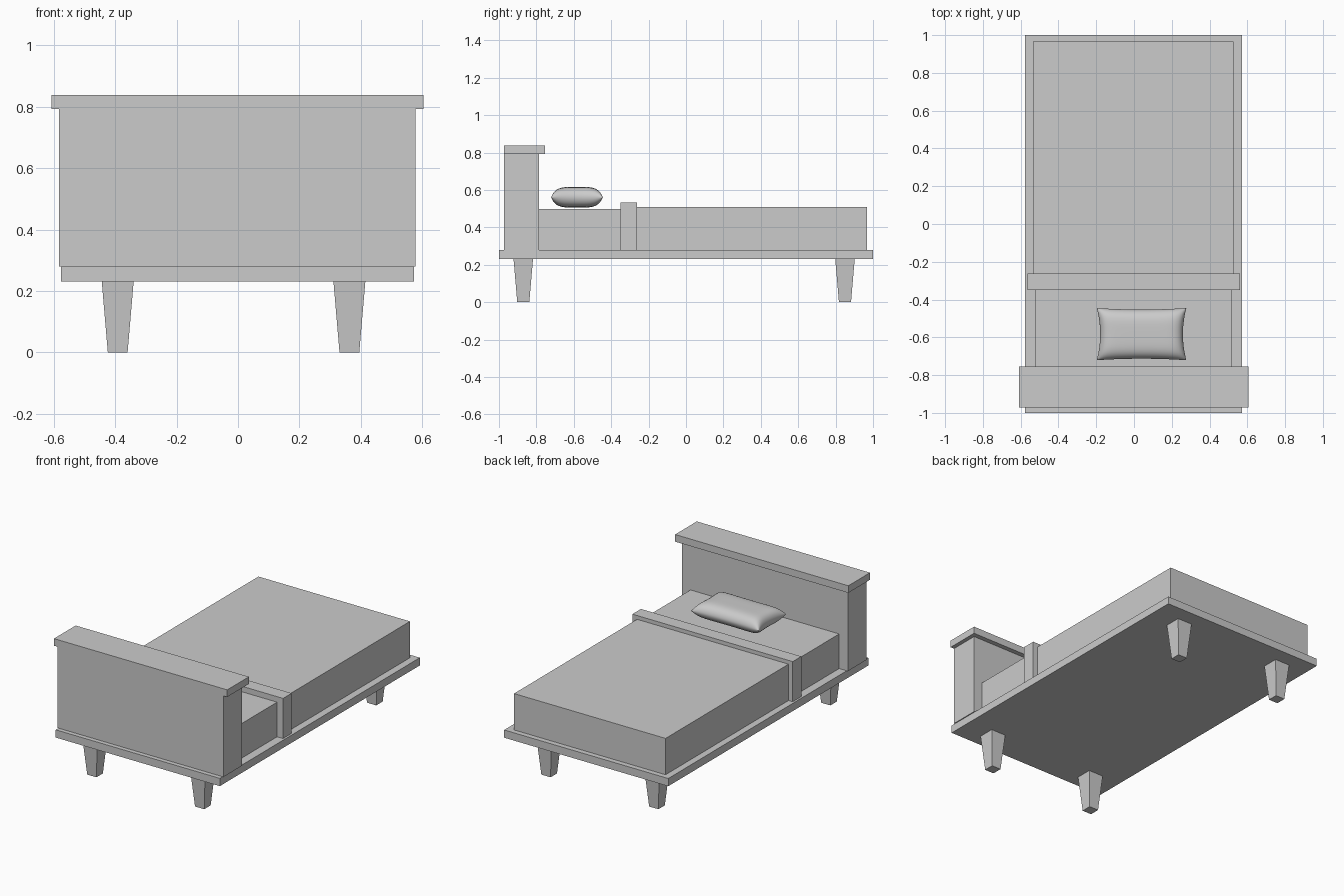
import bpy, bmesh, math

if "Cube" in bpy.data.objects:
    bpy.data.objects.remove(bpy.data.objects["Cube"])


def mesh_object(name, bm):
    bmesh.ops.recalc_face_normals(bm, faces=bm.faces)
    mesh = bpy.data.meshes.new(name)
    bm.to_mesh(mesh)
    bm.free()
    obj = bpy.data.objects.new(name, mesh)
    bpy.context.collection.objects.link(obj)
    return obj


def box(name, x, y, z, bottom_scale=1.0):
    """Box from (min, max) ranges; bottom_scale tapers the lower face."""
    bm = bmesh.new()
    bmesh.ops.create_cube(bm, size=1)
    mid = [(r[0] + r[1]) / 2 for r in (x, y, z)]
    size = [r[1] - r[0] for r in (x, y, z)]
    for v in bm.verts:
        s = bottom_scale if v.co.z < 0 else 1.0
        v.co = (mid[0] + v.co.x * size[0] * s,
                mid[1] + v.co.y * size[1] * s,
                mid[2] + v.co.z * size[2])
    return mesh_object(name, bm)


# Frame and headboard
box("bed_platform", (-0.576, 0.573), (-1.0, 1.0), (0.231, 0.28))
box("headboard", (-0.584, 0.579), (-0.972, -0.785), (0.28, 0.793))
box("headboard_cap", (-0.608, 0.605), (-0.972, -0.755), (0.793, 0.838))

# Bedding
box("mattress", (-0.523, 0.518), (-0.785, -0.30), (0.28, 0.499))
box("blanket", (-0.534, 0.527), (-0.30, 0.967), (0.28, 0.51))
box("blanket_fold", (-0.563, 0.56), (-0.349, -0.263), (0.28, 0.534))

# Tapered legs
for end, cy in (("head", -0.87), ("foot", 0.85)):
    for side, cx in (("left", -0.392), ("right", 0.363)):
        box(f"{end}_leg_{side}", (cx - 0.052, cx + 0.052),
            (cy - 0.052, cy + 0.052), (0.0, 0.231), 0.62)


def pillow(name, center, half):
    """Two puffed grids meeting at a pinched seam."""
    bm = bmesh.new()
    n = 24
    for sign in (1, -1):
        grid = bmesh.ops.create_grid(bm, x_segments=n, y_segments=n, size=1)
        for vert in grid["verts"]:
            # sine spacing packs rows near the seam
            u = math.sin(vert.co.x * math.pi / 2)
            v = math.sin(vert.co.y * math.pi / 2)
            puff = (max(0, 1 - abs(u) ** 9) ** 0.55
                    * max(0, 1 - abs(v) ** 4.5) ** 0.6)
            vert.co = (center[0] + u * (half[0] - 0.018 * (1 - v * v)),
                       center[1] + v * (half[1] - 0.008 * (1 - u * u)),
                       center[2] + sign * half[2] * puff)
    bmesh.ops.remove_doubles(bm, verts=bm.verts, dist=0.0002)
    obj = mesh_object(name, bm)
    bpy.context.view_layer.objects.active = obj
    obj.select_set(True)
    bpy.ops.object.shade_smooth_by_angle(angle=math.radians(50))
    obj.select_set(False)


# Pillow
pillow("pillow", (0.04, -0.583, 0.561), (0.237, 0.138, 0.055))
